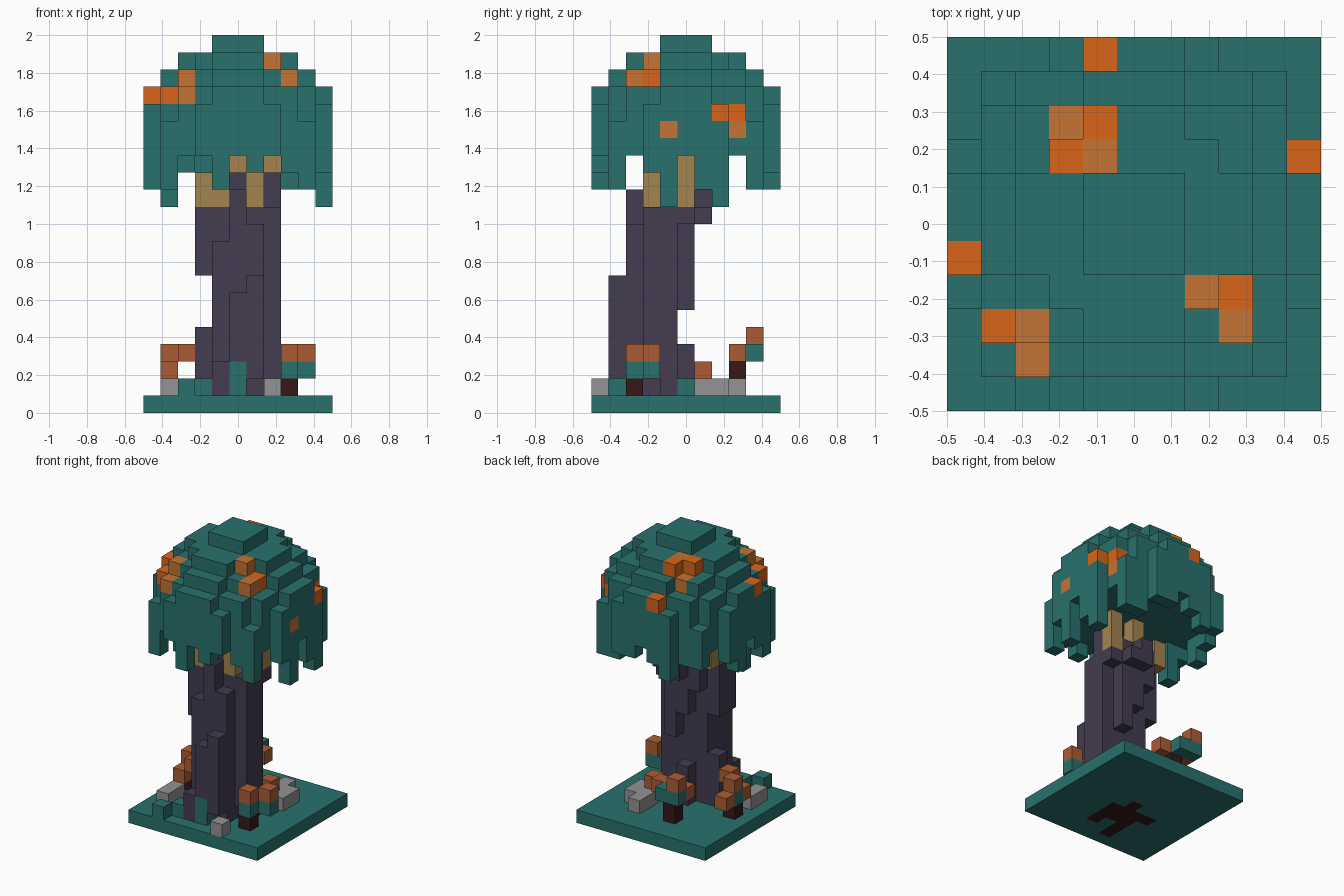
import bpy, bmesh
from mathutils import Vector

cube = bpy.data.objects.get("Cube")
if cube:
    bpy.data.objects.remove(cube, do_unlink=True)

S = 1 / 11  # block size


def material(name, rgb):
    col = [((c / 255 + 0.055) / 1.055) ** 2.4 for c in rgb] + [1]
    m = bpy.data.materials.new(name)
    m.use_nodes = True
    m.diffuse_color = col
    m.node_tree.nodes["Principled BSDF"].inputs["Base Color"].default_value = col
    m.node_tree.nodes["Principled BSDF"].inputs["Roughness"].default_value = 0.9
    return m


MATS = {
    "teal": material("teal leaf", (40, 113, 109)),
    "bright": material("bright orange", (216, 101, 26)),
    "dull": material("dull orange", (196, 115, 51)),
    "bark": material("purple bark", (67, 60, 81)),
    "wood": material("pale wood", (163, 131, 79)),
    "stone": material("grey stone", (147, 147, 147)),
    "cap": material("brown cap", (171, 92, 51)),
    "stem": material("dark red brown", (54, 24, 26)),
}

parts = {}   # part name -> {cell: colour}


def box(part, colour, xs, ys, zs):
    """Fill an inclusive range of blocks; a single number means one block."""
    span = lambda r: range(r[0], r[1] + 1) if isinstance(r, tuple) else (r,)
    cells = parts.setdefault(part, {})
    for x in span(xs):
        for y in span(ys):
            for z in span(zs):
                cells[x, y, z] = colour


# Ground slab with the root footprint showing underneath
box("ground", "teal", (-5, 5), (-5, 5), 0)
box("ground", "stem", (-1, 1), (-2, -1), 0)
for x, y in [(-2, -1), (0, 0), (1, -3), (-1, -3), (-1, -4)]:
    box("ground", "stem", x, y, 0)

# Canopy: upper half of a blocky ball, squared radius per layer from the bottom
for z, limit in enumerate((33, 33, 29, 26, 18, 10, 2), start=15):
    for x in range(-5, 6):
        for y in range(-5, 6):
            if x * x + y * y <= limit:
                box("canopy", "teal", x, y, z)

# Leaves hanging from the rim: x, y, lowest block
for x, y, low in [(-4, -4, 13), (4, -4, 13), (4, 4, 13), (-4, 4, 14),
                  (-3, 4, 14), (3, 4, 13), (3, -4, 14),
                  (-1, -5, 13), (1, -5, 14),
                  (-2, 5, 13), (-1, 5, 14), (1, 5, 14), (2, 5, 14),
                  (5, -2, 14), (5, -1, 12), (5, 1, 13), (5, 2, 12),
                  (-5, -2, 13), (-5, -1, 14), (-5, 1, 13), (-5, 2, 14),
                  (-4, -1, 12)]:
    box("canopy", "teal", x, y, (low, 14))

# Orange blossoms set into the canopy
for colour, spots in {
    "bright": [(-4, -3, 18), (-5, -1, 18), (3, -2, 19), (5, 2, 17), (4, 3, 17),
               (-1, 5, 18), (-1, 3, 20), (-2, 2, 20)],
    "dull": [(-3, -4, 18), (-3, -3, 19), (2, -2, 20), (3, -3, 19), (5, -1, 16),
             (4, 3, 16), (-2, 3, 19), (-1, 2, 20)],
}.items():
    for spot in spots:
        box("canopy", colour, *spot)

# Leaning trunk, stepped on every side
for b in [((-1, 1), (-3, -1), (1, 9)), ((0, 1), -3, 10), (0, -3, (11, 12)),
          (1, -4, (2, 7)), (0, -4, (3, 6)), (-1, -4, (1, 2)),
          ((-1, 1), (-2, -1), (10, 11)), ((-1, 1), -1, 12), (0, (-2, -1), (12, 13)),
          (2, -1, (1, 13)), (2, -2, (2, 11)), (-2, (-2, -1), (8, 11)),
          (-2, -1, (1, 4)), (1, 0, (6, 12)), (0, 0, (8, 11)), (-1, 0, (10, 12)),
          (2, 0, 11), (0, 0, (1, 3)), (1, 1, 11), (0, 1, (11, 12))]:
    box("trunk", "bark", *b)

# Pale branches under the canopy
for b in [(-2, -2, (12, 13)), (-1, -2, 12), (0, 0, (12, 14)),
          (1, -2, (12, 13)), (2, 0, (12, 14)), (-2, 0, (12, 13))]:
    box("branches", "wood", *b)

# Mossy bumps and stones on the ground
for b in [(-3, -5, 1), (-2, -4, 1), (0, -4, (1, 2)), (2, 0, 1)]:
    box("moss", "teal", *b)
for b in [(-4, (-3, -2), 1), (2, -5, 1), (3, (1, 2), 1), (2, (2, 3), 1)]:
    box("stones", "stone", *b)

# Shelf fungi: dark stems, teal shelves and brown caps
for part, colour, blocks in [
    ("right_fungus", "stem", [(3, -3, 1)]),
    ("right_fungus", "teal", [(3, (-3, -2), 2), (4, -2, 2)]),
    ("right_fungus", "cap", [(3, -3, 3), (4, -2, 3)]),
    ("left_fungus", "stem", [(-4, 0, 1)]),
    ("left_fungus", "teal", [(-4, 0, 2)]),
    ("left_fungus", "cap", [(-4, 1, 2), (-4, -1, 2), (-4, 0, 3), (-3, -1, 3)]),
    ("back_fungus", "stem", [(-1, 3, (1, 2))]),
    ("back_fungus", "teal", [((-2, -1), 4, 3)]),
    ("back_fungus", "cap", [((-2, 0), 3, 3), (-2, 4, 4)]),
    ("low_fungus", "cap", [(2, 1, 2)]),
    ("low_fungus", "stone", [(2, 1, 1)]),
]:
    for b in blocks:
        box(part, colour, *b)

filled = set().union(*parts.values())
AXES = [Vector(a) * s for a in ((1, 0, 0), (0, 1, 0), (0, 0, 1)) for s in (1, -1)]


def build(name, cells):
    """Make one mesh from the block faces that are exposed."""
    mesh = bpy.data.meshes.new(name)
    used = sorted(set(cells.values()))
    for c in used:
        mesh.materials.append(MATS[c])
    bm = bmesh.new()
    for cell, colour in cells.items():
        centre = Vector(cell) + Vector((0, 0, 0.5))
        for n in AXES:
            if tuple(int(v) for v in Vector(cell) + n) in filled:
                continue
            u = Vector((n.y, n.z, n.x))
            v = n.cross(u)
            quad = [centre + (n + u * a + v * b) / 2
                    for a, b in ((1, 1), (-1, 1), (-1, -1), (1, -1))]
            face = bm.faces.new([bm.verts.new(p * S) for p in quad])
            face.material_index = used.index(colour)
    bmesh.ops.remove_doubles(bm, verts=bm.verts, dist=S / 100)
    bm.to_mesh(mesh)
    bm.free()
    bpy.context.collection.objects.link(bpy.data.objects.new(name, mesh))


for name, cells in parts.items():
    build(name, cells)
